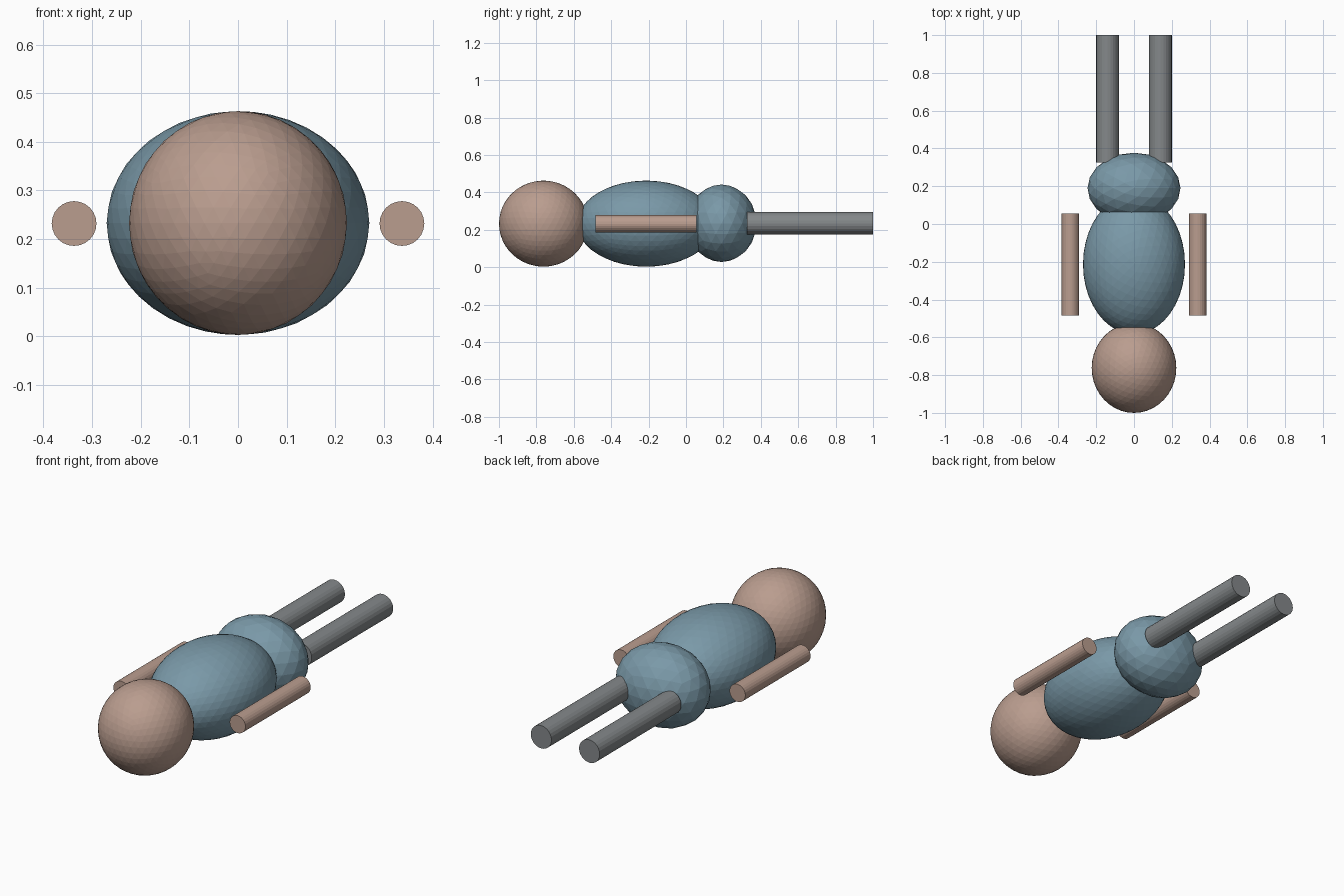
import bpy
import math

if "Cube" in bpy.data.objects:
    bpy.data.objects.remove(bpy.data.objects["Cube"])


def material(name, rgb):
    """Flat colour from 0-255 screen values, stored as linear."""
    m = bpy.data.materials.new(name)
    m.diffuse_color = [((c / 255 + 0.055) / 1.055) ** 2.4 for c in rgb] + [1.0]
    m.use_nodes = True
    m.node_tree.nodes["Principled BSDF"].inputs["Base Color"].default_value = m.diffuse_color
    return m


SKIN = material("warm skin", (186, 157, 143))
CLOTH = material("dusty blue", (122, 153, 168))
GREY = material("mid grey", (132, 136, 138))


def finish(name, mat):
    ob = bpy.context.object
    ob.name = name
    ob.data.materials.append(mat)
    return ob


def ball(name, mat, centre, radii, detail):
    bpy.ops.mesh.primitive_ico_sphere_add(subdivisions=detail, radius=1, location=centre)
    bpy.context.object.scale = radii
    finish(name, mat)


def rod(name, mat, x, z, y0, y1, radius):
    bpy.ops.mesh.primitive_cylinder_add(
        vertices=24, radius=radius, depth=y1 - y0,
        location=(x, (y0 + y1) / 2, z), rotation=(math.pi / 2, 0, 0))
    finish(name, mat)


# Head, torso and hips lie in a row along y
ball("head", SKIN, (0, -0.762, 0.233), (0.224, 0.238, 0.23), 4)
ball("torso", CLOTH, (0, -0.213, 0.233), (0.27, 0.37, 0.23), 4)
ball("hips", CLOTH, (0, 0.19, 0.235), (0.246, 0.187, 0.207), 3)

# Mirrored limbs
for side, s in (("left", -1), ("right", 1)):
    rod(side + "_arm", SKIN, s * 0.337, 0.232, -0.485, 0.055, 0.046)
    rod(side + "_leg", GREY, s * 0.14, 0.235, 0.325, 1.0, 0.06)
